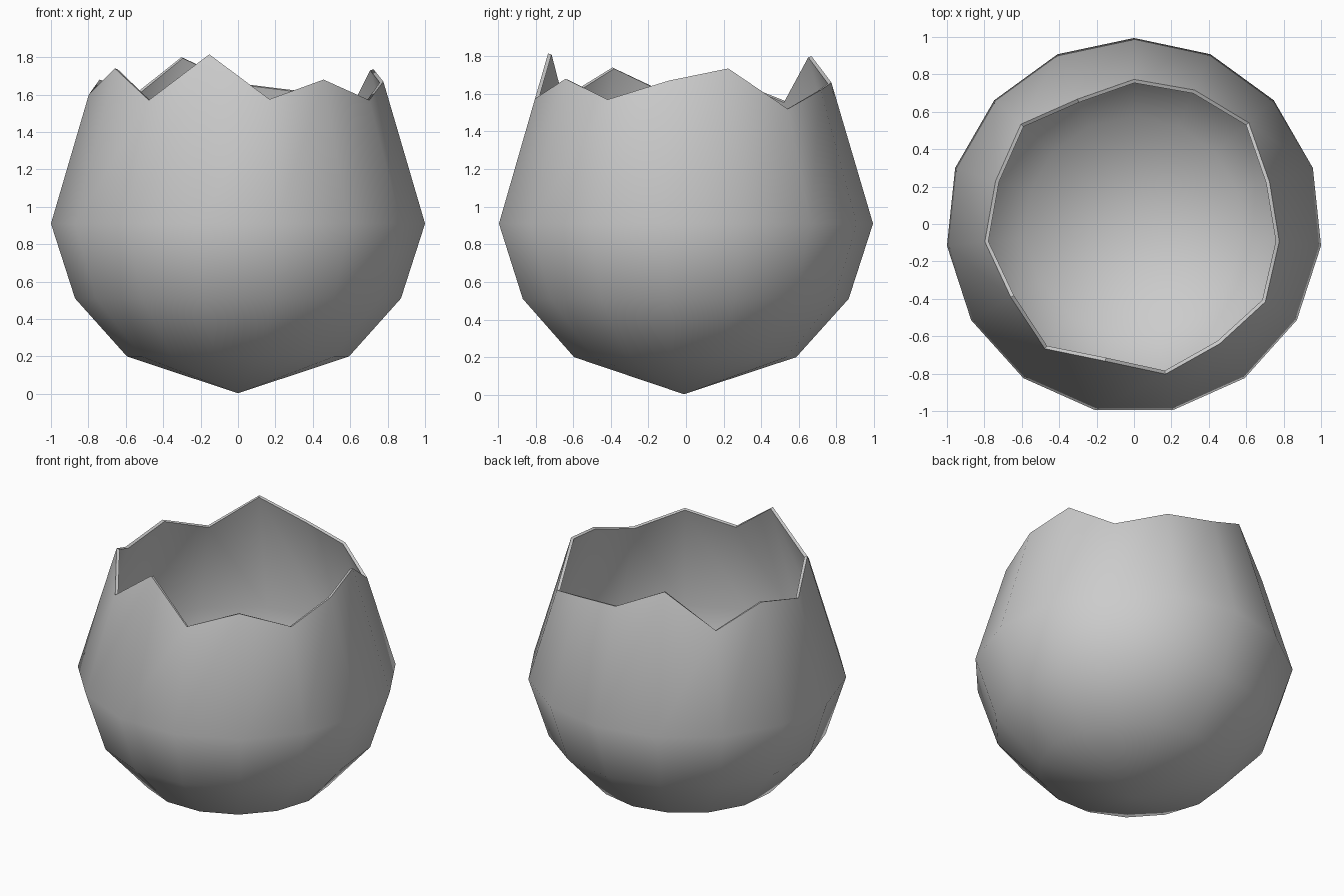
import bpy, bmesh
from math import cos, sin, pi, radians

if "Cube" in bpy.data.objects:
    bpy.data.objects.remove(bpy.data.objects["Cube"])

SIDES = 15
CY = -0.011                                   # centres the odd-sided outline
RINGS = [(0.597, 0.20), (0.876, 0.51), (1.0055, 0.91)]
# Jagged rim heights, counter-clockwise from the back (+y)
RIM = [1.66, 1.80, 1.56, 1.68, 1.60, 1.74, 1.57, 1.815,
       1.575, 1.68, 1.57, 1.67, 1.735, 1.52, 1.62]

bm = bmesh.new()


def ring(radii_heights):
    verts = []
    for i, (r, z) in enumerate(radii_heights):
        a = pi / 2 + 2 * pi * i / SIDES
        verts.append(bm.verts.new((r * cos(a), CY + r * sin(a), z)))
    return verts


# Outer shell: pole, regular rings, then the broken rim on a straight taper
pole = bm.verts.new((0, CY, 0.003))
loops = [ring([p] * SIDES) for p in RINGS]
loops.append(ring([(1.0055 - 0.295 * (z - 0.91), z) for z in RIM]))
for i in range(SIDES):
    j = (i + 1) % SIDES
    bm.faces.new((pole, loops[0][j], loops[0][i]))
    for lo, hi in zip(loops, loops[1:]):
        bm.faces.new((lo[i], lo[j], hi[j], hi[i]))

mesh = bpy.data.meshes.new("cracked_shell")
bm.to_mesh(mesh)
bm.free()
shell = bpy.data.objects.new("cracked_shell", mesh)
bpy.context.collection.objects.link(shell)
bpy.context.view_layer.objects.active = shell
shell.select_set(True)

# Wall thickness, applied so the rim edges can be kept sharp
mod = shell.modifiers.new("wall", 'SOLIDIFY')
mod.thickness = 0.02
mod.offset = -1
bpy.ops.object.modifier_apply(modifier=mod.name)
bpy.ops.object.shade_smooth_by_angle(angle=radians(45))
